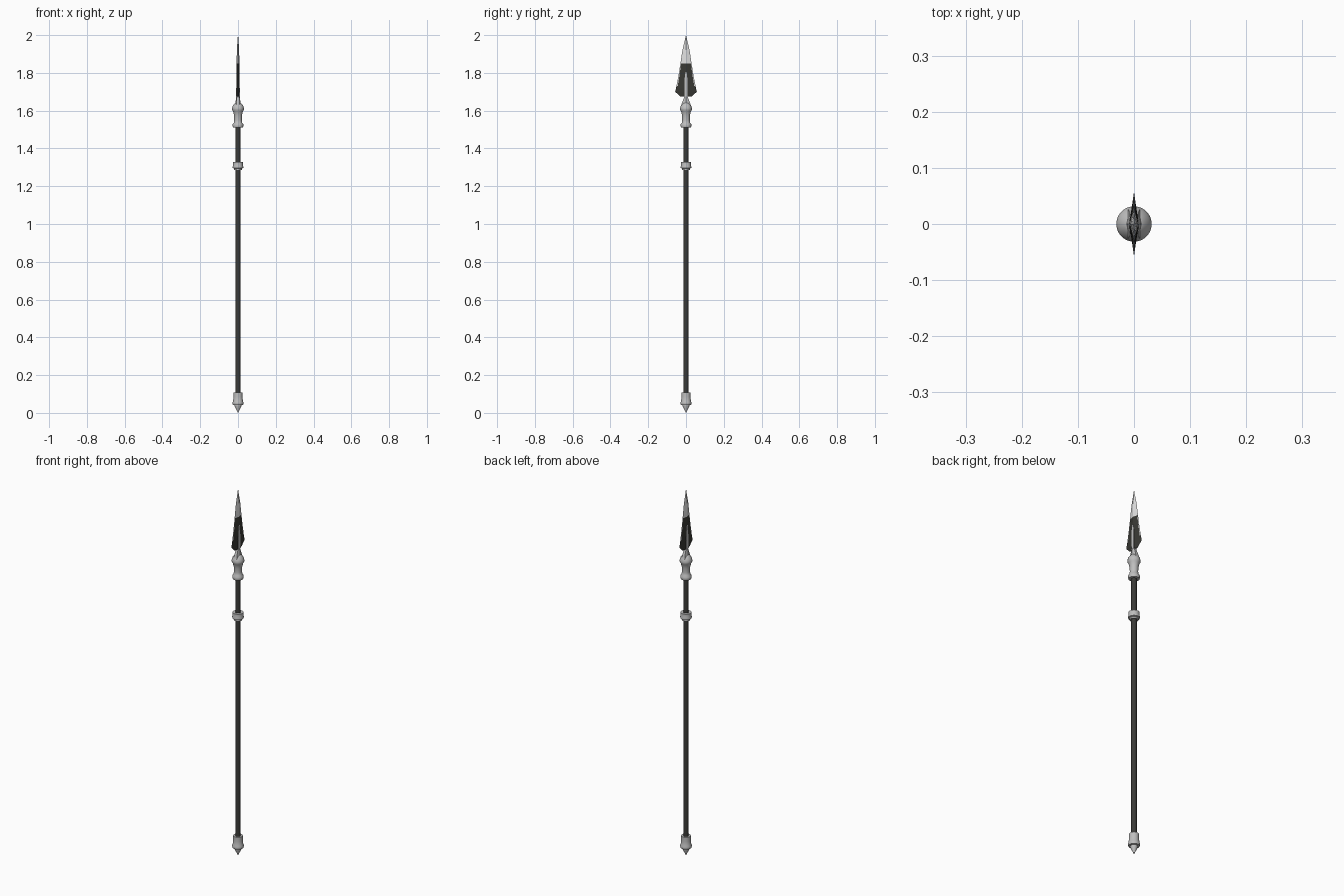
import bpy, bmesh, math

if "Cube" in bpy.data.objects:
    bpy.data.objects.remove(bpy.data.objects["Cube"])


def material(name, rgb):
    m = bpy.data.materials.new(name)
    m.diffuse_color = (*rgb, 1)
    m.use_nodes = True
    m.node_tree.nodes["Principled BSDF"].inputs["Base Color"].default_value = m.diffuse_color
    return m


STEEL = material("grey steel", (0.52, 0.52, 0.52))
BRIGHT = material("bright steel", (0.74, 0.74, 0.74))
DARK = material("dark wood", (0.043, 0.043, 0.039))
BLACK = material("blackened metal", (0.04, 0.04, 0.034))


def finish(bm, name, mats, smooth=None):
    bmesh.ops.recalc_face_normals(bm, faces=bm.faces)
    me = bpy.data.meshes.new(name)
    bm.to_mesh(me)
    bm.free()
    for m in mats:
        me.materials.append(m)
    ob = bpy.data.objects.new(name, me)
    bpy.context.collection.objects.link(ob)
    if smooth:
        bpy.context.view_layer.objects.active = ob
        ob.select_set(True)
        bpy.ops.object.shade_smooth_by_angle(angle=math.radians(smooth))
        ob.select_set(False)
    return ob


def loft(bm, rings):
    """Skin closed rings of points, cap both ends; return rows of faces."""
    rows = [[bm.verts.new(p) for p in r] for r in rings]
    n = len(rows[0])
    out = [[bm.faces.new((a[i], a[(i + 1) % n], b[(i + 1) % n], b[i])) for i in range(n)]
           for a, b in zip(rows, rows[1:])]
    bm.faces.new(rows[0][::-1])
    bm.faces.new(rows[-1])
    return out


def lathe(name, profile, mat, sides=32):
    bm = bmesh.new()
    loft(bm, [[(r * math.cos(2 * math.pi * i / sides), r * math.sin(2 * math.pi * i / sides), z)
               for i in range(sides)] for r, z in profile])
    return finish(bm, name, [mat], 40)


# shaft and turned fittings
lathe("shaft", [(0.0135, 0.09), (0.0135, 1.53)], DARK)
lathe("butt_cap", [(0.0008, 0), (0.018, 0.036), (0.018, 0.042), (0.027, 0.043), (0.029, 0.049),
                   (0.029, 0.055), (0.026, 0.062), (0.024, 0.085), (0.0245, 0.108),
                   (0.013, 0.108)], STEEL)
lathe("grip_ring", [(0.013, 1.286), (0.021, 1.286), (0.021, 1.294), (0.028, 1.296), (0.029, 1.302),
                    (0.026, 1.31), (0.0265, 1.327), (0.013, 1.327)], STEEL)
lathe("socket", [(0.013, 1.511), (0.026, 1.511), (0.028, 1.516), (0.028, 1.528), (0.022, 1.536),
                 (0.02, 1.55), (0.021, 1.575), (0.026, 1.596), (0.031, 1.604),
                 (0.0315, 1.612), (0.028, 1.625), (0.018, 1.638), (0.009, 1.645)], STEEL)

# blade: diamond section lying in the y-z plane, bright tip and cutting edges
STATIONS = [(1.674, 0.030, 0.008), (1.70, 0.057, 0.0085), (1.73, 0.0505, 0.0085),
            (1.79, 0.039, 0.008), (1.85, 0.0295, 0.0075), (1.92, 0.019, 0.006),
            (1.97, 0.007, 0.003), (2.0, 0.0005, 0.0004)]


def section(z, w, t, e=0.87):
    k, e = (1 - e) * t, e * w
    return [(t, 0, z), (k, e, z), (0, w, z), (-k, e, z),
            (-t, 0, z), (-k, -e, z), (0, -w, z), (k, -e, z)]


bm = bmesh.new()
for row, faces in enumerate(loft(bm, [section(*s) for s in STATIONS])):
    for col, f in enumerate(faces):
        edge = col in (1, 2, 5, 6)
        f.material_index = 0 if row > 3 or (edge and row > 1) else 1
finish(bm, "blade", [BRIGHT, BLACK], 15)

# raised centre rib on both blade faces
bm = bmesh.new()
loft(bm, [[(t, w, z), (t, -w, z), (-t, -w, z), (-t, w, z)]
          for z, w, t in [(1.675, 0.009, 0.0095), (1.77, 0.0075, 0.009), (1.805, 0.003, 0.0085)]])
finish(bm, "blade_rib", [STEEL])

# tapered tang between the socket and the blade
bm = bmesh.new()
loft(bm, [[(t, 0, z), (t * 0.6, w, z), (-t * 0.6, w, z), (-t, 0, z), (-t * 0.6, -w, z), (t * 0.6, -w, z)]
          for z, w, t in [(1.622, 0.027, 0.018), (1.645, 0.020, 0.0125), (1.688, 0.003, 0.0095)]])
finish(bm, "blade_tang", [STEEL])
